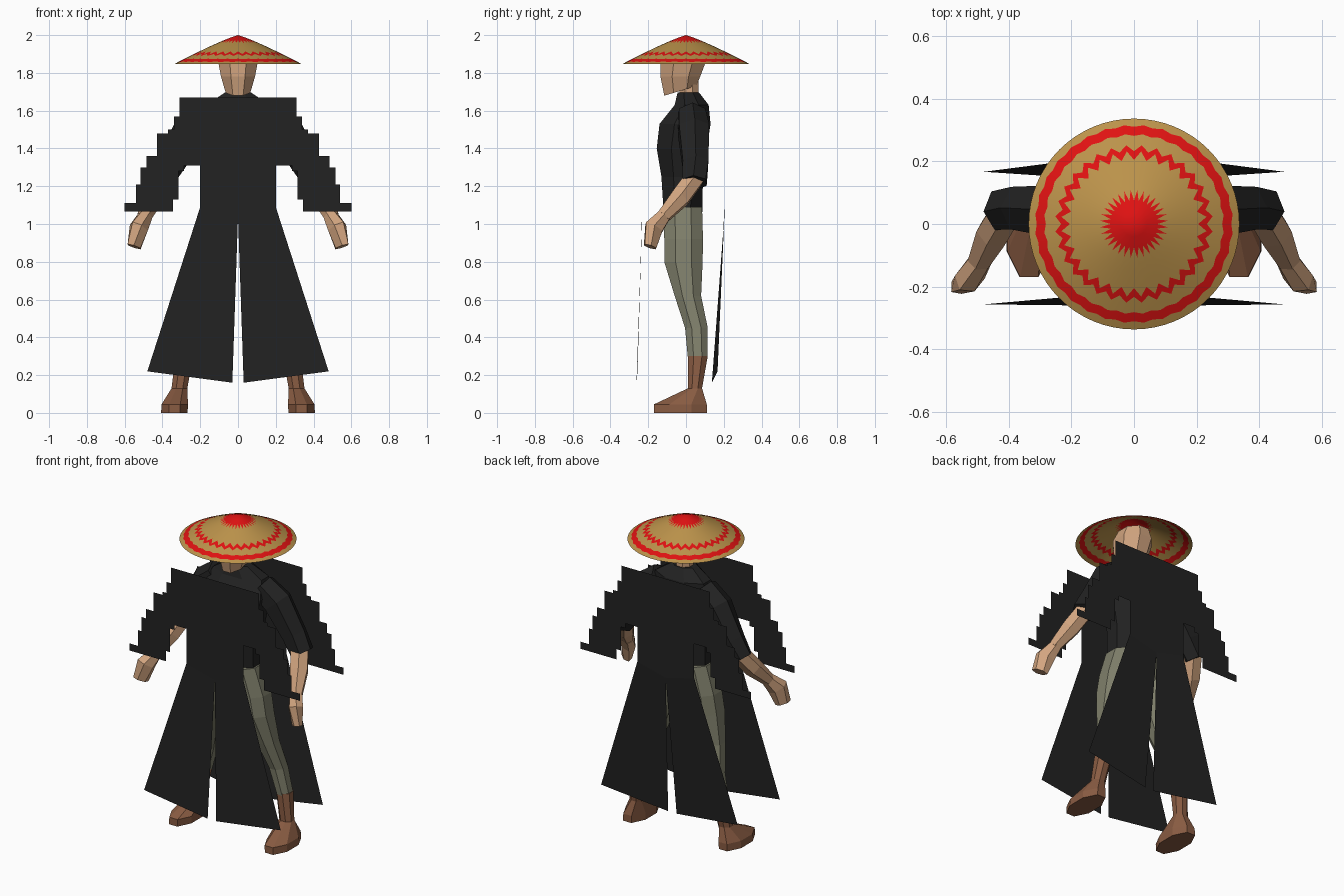
import bpy, bmesh, math
from mathutils import Vector, Matrix

if "Cube" in bpy.data.objects:
    bpy.data.objects.remove(bpy.data.objects["Cube"])


def material(name, rgb):
    m = bpy.data.materials.new(name)
    m.diffuse_color = (*rgb, 1)
    m.use_nodes = True
    m.node_tree.nodes["Principled BSDF"].inputs["Base Color"].default_value = m.diffuse_color
    return m


BLACK = material("black cloth", (0.016, 0.016, 0.016))
SKIN = material("skin", (0.645, 0.376, 0.215))
OLIVE = material("olive trousers", (0.21, 0.21, 0.145))
BROWN = material("brown leather", (0.25, 0.106, 0.055))
STRAW = material("straw", (0.50, 0.29, 0.07))
RED = material("red paint", (0.745, 0.006, 0.006))


def finish(bm, name, *mats, recalc=True):
    if recalc:
        bmesh.ops.recalc_face_normals(bm, faces=bm.faces)
    me = bpy.data.meshes.new(name)
    bm.to_mesh(me)
    bm.free()
    for m in mats:
        me.materials.append(m)
    ob = bpy.data.objects.new(name, me)
    bpy.context.collection.objects.link(ob)
    return ob


def loft(name, mat, rings, n=8, along=False, side=1):
    """Skin a stack of rings (x, y, z, rx, ry, tilt); along = rings follow the path."""
    bm = bmesh.new()
    pts = [Vector(r[:3]) for r in rings]
    k = 1 / math.cos(math.pi / n)
    loops = []
    for i, r in enumerate(rings):
        tilt = r[5] if len(r) > 5 else 0
        rot = Matrix.Identity(3)
        if along:
            t = pts[min(i + 1, len(pts) - 1)] - pts[max(i - 1, 0)]
            rot = t.to_track_quat('Z', 'Y').to_matrix()
        loop = []
        for j in range(n):
            a = 2 * math.pi * (j + 0.5) / n
            v = Vector((r[3] * k * math.cos(a), r[4] * k * math.sin(a), 0))
            v.z = tilt * v.y
            p = pts[i] + rot @ v
            loop.append(bm.verts.new((p.x * side, p.y, p.z)))
        loops.append(loop)
    for a, b in zip(loops, loops[1:]):
        for j in range(n):
            bm.faces.new((a[j], a[(j + 1) % n], b[(j + 1) % n], b[j]))
    bm.faces.new(loops[0][::-1])
    bm.faces.new(loops[-1])
    return finish(bm, name, mat)


def span(x, y0, y1, z, rx, tilt=0):
    """Ring given by its front and back y."""
    return (x, (y0 + y1) / 2, z, rx, (y1 - y0) / 2, tilt)


# Head, neck and torso
loft("head", SKIN, [span(0, -.115, .055, 1.705, .065, .3),
                    span(0, -.135, .075, 1.78, .09),
                    span(0, -.135, .105, 1.86, .105),
                    span(0, -.10, .09, 1.925, .08)])
loft("neck", SKIN, [span(0, -.035, .065, 1.64, .05), span(0, -.035, .065, 1.76, .05)])
loft("torso", BLACK, [span(0, -.12, .085, 1.05, .15, -.35),
                      span(0, -.13, .09, 1.25, .15),
                      span(0, -.155, .11, 1.40, .18),
                      span(0, -.14, .13, 1.53, .20),
                      span(0, -.06, .12, 1.63, .17),
                      span(0, -.045, .07, 1.695, .07)])

# Limbs, one set for each side
for side, label in ((1, "left"), (-1, "right")):
    loft(label + "_leg", OLIVE, [span(.08, -.12, .085, 1.09, .08),
                                 span(.13, -.115, .09, .92, .085),
                                 span(.155, -.115, .088, .80, .08),
                                 span(.20, -.06, .08, .62, .065),
                                 span(.245, -.005, .115, .45, .052),
                                 span(.285, .01, .115, .29, .045)], side=side)
    loft(label + "_boot", BROWN, [span(.285, .01, .115, .30, .046),
                                  span(.31, .01, .085, .13, .042),
                                  span(.335, -.17, .11, .045, .07),
                                  span(.337, -.17, .11, 0, .07)], side=side)
    loft(label + "_sleeve", BLACK, [(.15, .03, 1.58, .07, .07),
                                    (.25, .04, 1.50, .08, .08),
                                    (.36, .05, 1.32, .068, .068),
                                    (.42, .045, 1.22, .062, .062)], 6, True, side)
    loft(label + "_forearm", SKIN, [(.40, .05, 1.25, .05, .05),
                                    (.45, -.03, 1.14, .05, .05),
                                    (.495, -.12, 1.04, .034, .034)], 6, True, side)
    loft(label + "_hand", SKIN, [(.49, -.115, 1.045, .034, .034),
                                 (.525, -.17, .98, .04, .052),
                                 (.55, -.19, .88, .025, .04)], 6, True, side)

# Stepped outline of the robe's right half: shoulder, sleeve, cuff, underarm, waist
STEPS = [(.31, 1.67), (.31, 1.57), (.34, 1.57), (.34, 1.50), (.37, 1.50), (.37, 1.48),
         (.43, 1.48), (.43, 1.36), (.485, 1.36), (.485, 1.30), (.515, 1.30), (.515, 1.21),
         (.54, 1.21), (.54, 1.11), (.60, 1.11), (.60, 1.065), (.345, 1.065), (.345, 1.13),
         (.315, 1.13), (.315, 1.28), (.285, 1.28), (.285, 1.31), (.2, 1.31), (.2, 1.09)]


def robe(name, y, y_in, y_out):
    """Flat stepped tunic sheet with two split skirt panels."""
    bm = bmesh.new()
    outline = STEPS + [(0, 1.04)] + [(-x, z) for x, z in reversed(STEPS)]
    bm.faces.new([bm.verts.new((x, y, z)) for x, z in outline])
    for s in (1, -1):
        panel = [(0, y, 1.04), (.2, y, 1.09), (.48, y_out, .22), (.03, y_in, .16)]
        bm.faces.new([bm.verts.new((s * x, py, z)) for x, py, z in panel])
    bmesh.ops.remove_doubles(bm, verts=bm.verts, dist=1e-4)
    return finish(bm, name, BLACK)


robe("robe_front", -.232, -.262, -.257)
robe("robe_back", .203, .137, .167)

# Conical straw hat: a thin sheet whose ring edges zigzag to make the red bands
# each edge: (radius, zigzag amount, colour of the band inside it: 0 straw, 1 red)
EDGES = [(.04, 0, 1), (.092, .017, 1), (.15, 0, 0), (.219, .014, 0), (.243, .010, 1),
         (.285, .003, 0), (.314, .003, 1), (.337, 0, 0)]
N = 64
bm = bmesh.new()


def hat_ring(r, amp):
    ring = []
    for j in range(N):
        a = 2 * math.pi * j / N
        rr = r + (amp if j % 2 else -amp)
        z = 2 - .153 * (rr / .337) ** 1.15
        ring.append(bm.verts.new((rr * math.cos(a), rr * math.sin(a), z)))
    return ring


prev = [bm.verts.new((0, 0, 2))]
for r, amp, col in EDGES:
    ring = hat_ring(r, amp)
    for j in range(N):
        k = (j + 1) % N
        if len(prev) == 1:
            f = bm.faces.new((prev[0], ring[j], ring[k]))
        else:
            f = bm.faces.new((prev[j], ring[j], ring[k], prev[k]))
        f.material_index = col
        f.smooth = True
    prev = ring
finish(bm, "hat", STRAW, RED, recalc=False)
